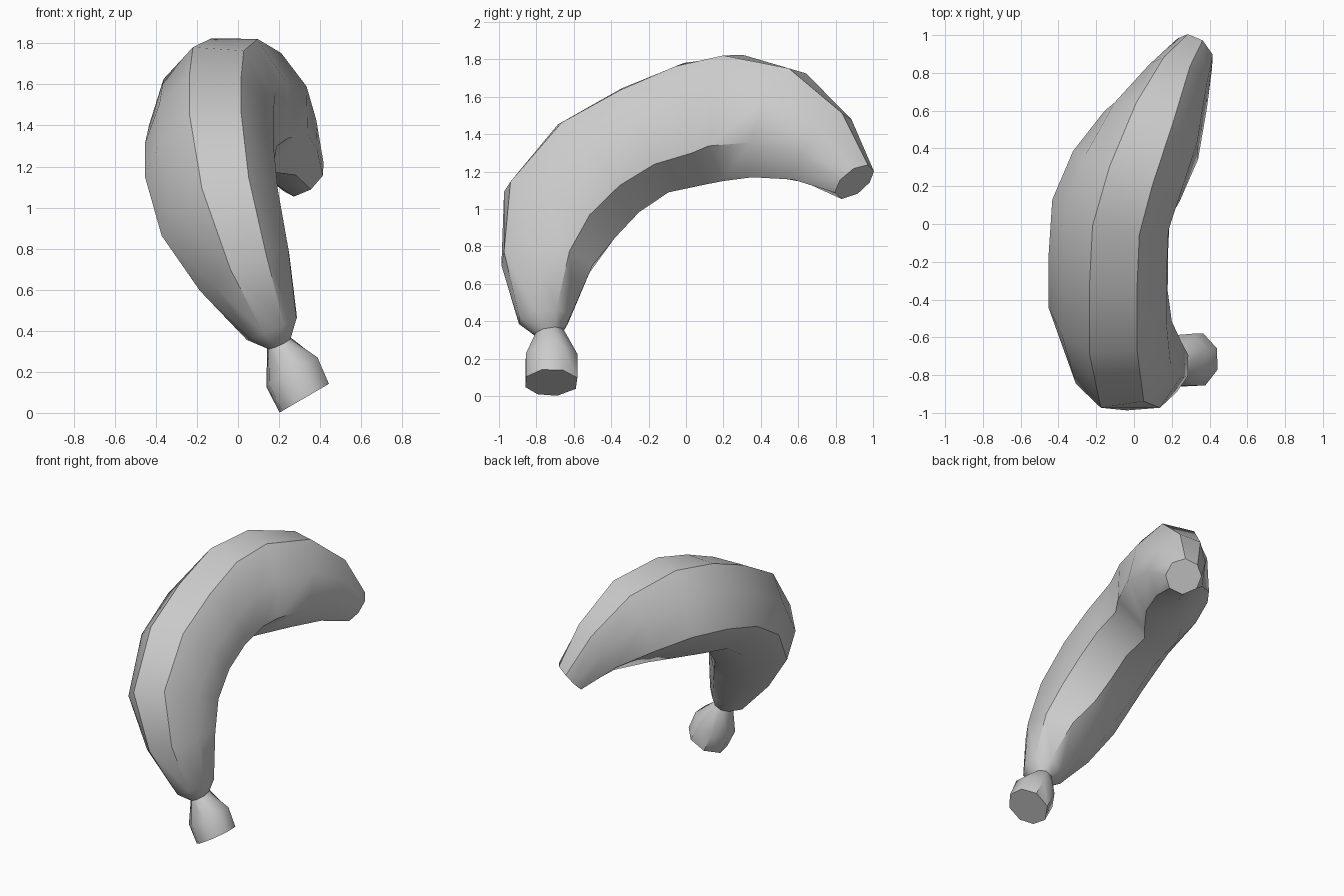
import bpy, bmesh, math
from mathutils import Vector

if "Cube" in bpy.data.objects:
    bpy.data.objects.remove(bpy.data.objects["Cube"])

# cross-section: angle in degrees and relative radius (ridges and flats of the peel)
SECTION = [(20, .99), (65, 1.04), (110, 1.02), (150, .93),
           (192, 1.05), (242, .97), (290, 1.04), (335, 1.05)]
# centre x, y, z, sideways radius, in-plane radius, from stem to tip
RINGS = [
    (0.325, -0.72, 0.073, .145, .148),
    (0.265, -0.72, 0.20, .15, .148),
    (0.20, -0.73, 0.34, .065, .08),
    (0.17, -0.755, 0.41, .135, .145),
    (0.04, -0.745, 0.70, .24, .25),
    (-0.075, -0.68, 0.97, .30, .33),
    (-0.125, -0.47, 1.22, .32, .33),
    (-0.125, -0.22, 1.37, .32, .315),
    (-0.11, 0.05, 1.46, .32, .34),
    (-0.03, 0.25, 1.49, .315, .35),
    (0.10, 0.50, 1.45, .28, .32),
    (0.22, 0.73, 1.32, .19, .23),
    (0.32, 0.90, 1.145, .12, .125),
]
START, END = Vector((-.5, 0, .86)), Vector((.5, .52, -.65))


def tangent(i):
    if i < 2:
        return START.normalized()
    if i == len(RINGS) - 1:
        return END.normalized()
    return (Vector(RINGS[i + 1][:3]) - Vector(RINGS[i - 1][:3])).normalized()


# banana: eight-sided rings lofted along the bent centre line
bm = bmesh.new()
loops = []
for i, (x, y, z, ru, rv) in enumerate(RINGS):
    t = tangent(i)
    u = Vector((1, 0, 0))
    u = (u - t * u.dot(t)).normalized()
    v = u.cross(t)
    body = 2 < i < len(RINGS) - 1
    loop = []
    for deg, scale in SECTION:
        a, s = math.radians(deg), scale if body else 1
        loop.append(bm.verts.new(Vector((x, y, z)) + s * (
            u * ru * math.cos(a) + v * rv * math.sin(a))))
    loops.append(loop)
sides = len(SECTION)
for a, b in zip(loops, loops[1:]):
    for k in range(sides):
        n = (k + 1) % sides
        bm.faces.new((a[k], a[n], b[n], b[k]))
bm.faces.new(loops[0])
bm.faces.new(loops[-1])
bmesh.ops.recalc_face_normals(bm, faces=bm.faces)
mesh = bpy.data.meshes.new("banana")
bm.to_mesh(mesh)
bm.free()
banana = bpy.data.objects.new("banana", mesh)
bpy.context.collection.objects.link(banana)
bpy.context.view_layer.objects.active = banana
banana.select_set(True)
bpy.ops.object.shade_smooth_by_angle(angle=math.radians(46))
